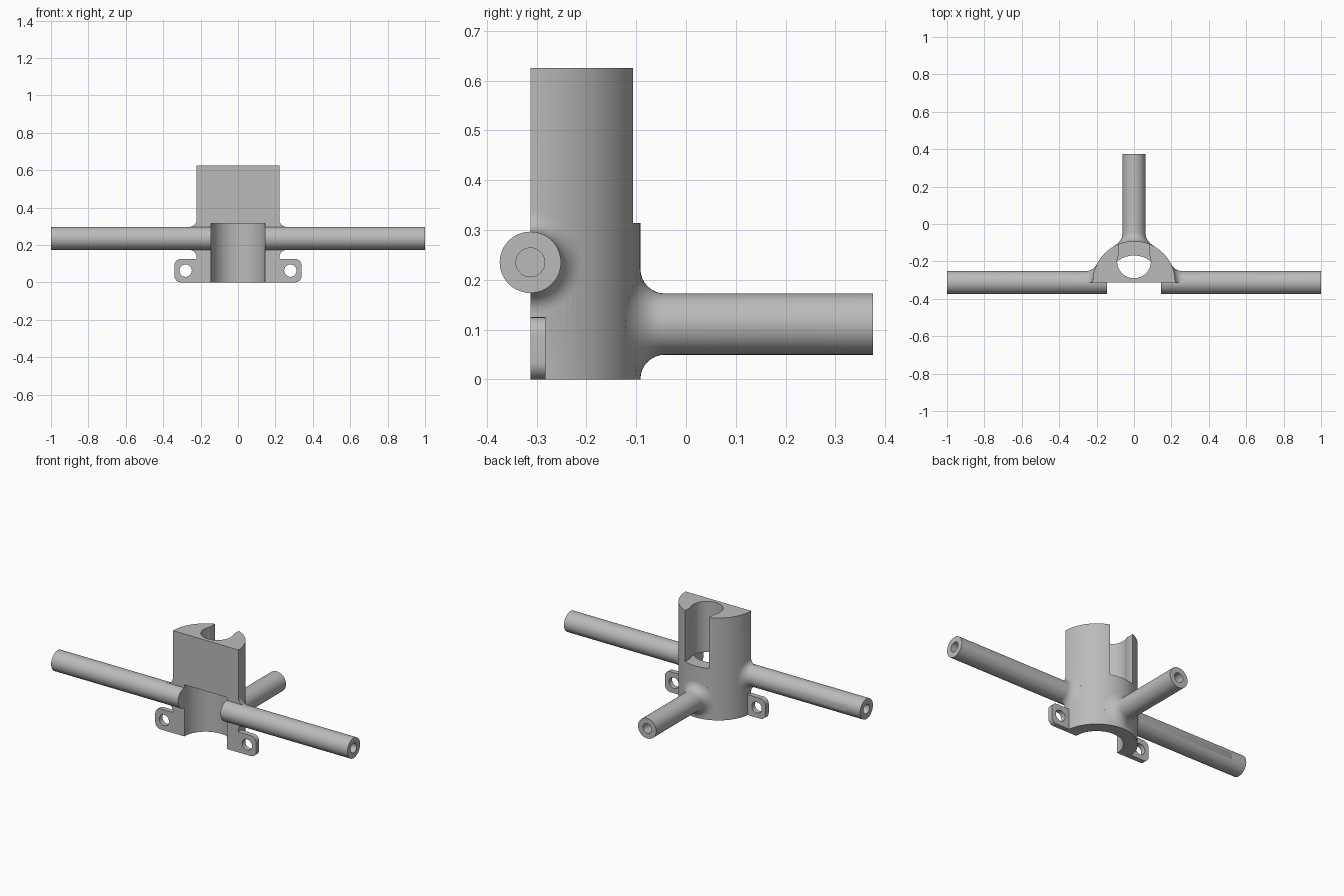
import bpy, bmesh
from math import sin, cos, pi, sqrt
from mathutils import Matrix, Vector

if "Cube" in bpy.data.objects:
    bpy.data.objects.remove(bpy.data.objects["Cube"])

FRONT = -0.3125      # flat front plane and axis of the half cylinder
BODY_R, TUBE_R, HOLE_R = 0.221, 0.0615, 0.029
SIDE_Z, BACK_Z, SHELF_Z = 0.235, 0.111, 0.315

grey = bpy.data.materials.new("plain grey")
grey.use_nodes = True
grey.diffuse_color = (0.5, 0.5, 0.5, 1)
grey.node_tree.nodes["Principled BSDF"].inputs["Base Color"].default_value = (0.5, 0.5, 0.5, 1)


def make(name, bm):
    bmesh.ops.recalc_face_normals(bm, faces=bm.faces)
    mesh = bpy.data.meshes.new(name)
    bm.to_mesh(mesh)
    bm.free()
    mesh.materials.append(grey)
    obj = bpy.data.objects.new(name, mesh)
    bpy.context.collection.objects.link(obj)
    return obj


def box(name, low, high):
    bm = bmesh.new()
    bmesh.ops.create_cube(bm, size=1)
    low, high = Vector(low), Vector(high)
    size = high - low
    for v in bm.verts:
        v.co = (low + high) / 2 + Vector(a * b for a, b in zip(v.co, size))
    return make(name, bm)


def rod(name, start, end, radius, sides=64):
    start, end = Vector(start), Vector(end)
    axis = end - start
    turn = Vector((0, 0, 1)).rotation_difference(axis).to_matrix().to_4x4()
    bm = bmesh.new()
    bmesh.ops.create_cone(bm, cap_ends=True, segments=sides, radius1=radius, radius2=radius,
                          depth=axis.length, matrix=Matrix.Translation((start + end) / 2) @ turn)
    return make(name, bm)


def flared_tube(name, height, tip, fillet, angle):
    """Tube leaving the round body, with a fillet that follows the body's curve."""
    sides, steps = 64, 8
    bm = bmesh.new()
    rings = []
    for k in range(-1, steps + 2):
        a = min(max(k, 0), steps) / steps * pi / 2
        r = TUBE_R + fillet * (1 - sin(a))
        ring = []
        for i in range(sides):
            t = 2 * pi * i / sides
            across = r * cos(t)
            out = sqrt(BODY_R ** 2 - across ** 2) + fillet * (1 - cos(a))
            if k < 0:
                out = 0.17
            elif k > steps:
                out = tip
            ring.append(bm.verts.new((out, across, r * sin(t))))
        rings.append(ring)
    for a, b in zip(rings, rings[1:]):
        for i in range(sides):
            j = (i + 1) % sides
            bm.faces.new((a[i], a[j], b[j], b[i]))
    bm.faces.new(rings[0])
    bm.faces.new(rings[-1])
    bm.transform(Matrix.Translation((0, FRONT, height)) @ Matrix.Rotation(angle, 4, "Z"))
    return make(name, bm)


def ear(name, side):
    bm = bmesh.new()
    r, tip, top = 0.035, 0.34, 0.125
    outline = [(0.18, 0)]
    for cz, first in ((r, -pi / 2), (top - r, 0)):
        for i in range(9):
            a = first + i * pi / 16
            outline.append((tip - r + r * cos(a), cz + r * sin(a)))
    outline.append((0.18, top))
    face = bm.faces.new([bm.verts.new((side * x, FRONT, z)) for x, z in outline])
    grown = bmesh.ops.extrude_face_region(bm, geom=[face])
    for v in grown["geom"]:
        if isinstance(v, bmesh.types.BMVert):
            v.co.y += 0.03
    return make(name, bm)


def combine(target, other, operation):
    mod = target.modifiers.new("combine", "BOOLEAN")
    mod.operation, mod.solver, mod.object = operation, "EXACT", other
    bpy.context.view_layer.update()
    result = bpy.data.meshes.new_from_object(
        target.evaluated_get(bpy.context.evaluated_depsgraph_get()))
    target.modifiers.clear()
    target.data = result
    bpy.data.objects.remove(other)


# Round body with filleted tubes on three sides
bracket = rod("tube_bracket", (0, FRONT, 0), (0, FRONT, 0.625), BODY_R, 128)
combine(bracket, flared_tube("back_tube", BACK_Z, 0.375 - FRONT, 0.049, pi / 2), "UNION")
for angle in (0, pi):
    combine(bracket, flared_tube("side_tube", SIDE_Z, 0.9, 0.04, angle), "UNION")

# Flat front, then the full side tubes and the screw ears
combine(bracket, box("front_cut", (-2, -1, -1), (2, FRONT, 1)), "DIFFERENCE")
for s in (1, -1):
    combine(bracket, rod("side_rod", (s * 0.1, FRONT, SIDE_Z), (s, FRONT, SIDE_Z), TUBE_R), "UNION")
    combine(bracket, ear("screw_ear", s), "UNION")

# Lower half bore, open to the front
combine(bracket, rod("lower_bore", (0, FRONT, -0.1), (0, FRONT, SHELF_Z), 0.144, 96), "DIFFERENCE")
combine(bracket, box("bore_front", (-0.1435, -0.5, -0.1), (0.1435, FRONT + 0.005, SHELF_Z)), "DIFFERENCE")

# Upper bore with a slot open to the back
shelf = SHELF_Z - 0.001
combine(bracket, rod("upper_bore", (0, -0.2, shelf), (0, -0.2, 0.7), 0.09, 96), "DIFFERENCE")
combine(bracket, box("back_slot", (-0.08, -0.2, shelf), (0.08, 0, 0.7)), "DIFFERENCE")

# Blind holes in the tube ends and screw holes in the ears
combine(bracket, rod("end_hole", (0, 0.12, BACK_Z), (0, 0.5, BACK_Z), HOLE_R, 32), "DIFFERENCE")
for s in (1, -1):
    combine(bracket, rod("end_hole", (s * 0.75, FRONT, SIDE_Z), (s * 1.1, FRONT, SIDE_Z), HOLE_R, 32), "DIFFERENCE")
    combine(bracket, rod("screw_hole", (s * 0.28, -0.4, 0.0625), (s * 0.28, -0.25, 0.0625), 0.033, 32), "DIFFERENCE")

# Smooth shading with sharp edges kept
bpy.ops.object.select_all(action="DESELECT")
bracket.select_set(True)
bpy.context.view_layer.objects.active = bracket
bpy.ops.object.shade_smooth_by_angle(angle=pi / 6)
